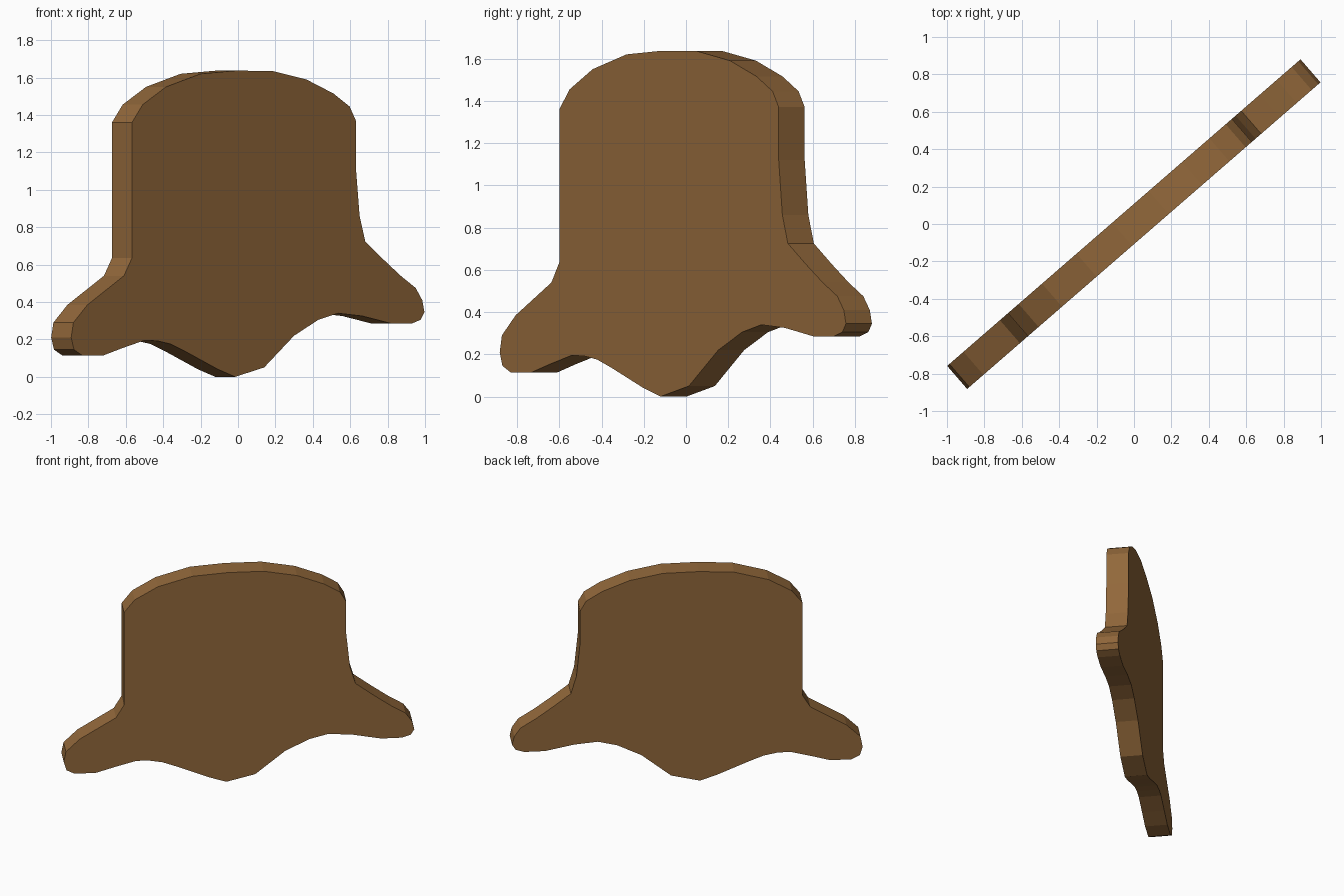
import bpy, bmesh, math
from mathutils import Matrix, Vector

ANGLE = math.radians(40.95)   # turn of the slab about z
THICK = 0.163

# outline of the front face as seen from the front (x, z), clockwise from the left shoulder
OUTLINE = [
    (-0.567, 1.36), (-0.51, 1.455), (-0.385, 1.55), (-0.2, 1.62), (-0.01, 1.637),
    (0.185, 1.635), (0.365, 1.59), (0.51, 1.515), (0.597, 1.445), (0.63, 1.37),
    (0.63, 1.12), (0.65, 0.86), (0.68, 0.725), (0.78, 0.625), (0.87, 0.54),
    (0.95, 0.475), (0.985, 0.41), (0.997, 0.345), (0.977, 0.305), (0.93, 0.285),
    (0.82, 0.285), (0.665, 0.325), (0.535, 0.34), (0.43, 0.305), (0.30, 0.22),
    (0.14, 0.05), (-0.015, 0.0), (-0.107, 0.04), (-0.28, 0.135), (-0.36, 0.175),
    (-0.43, 0.192), (-0.5, 0.195), (-0.614, 0.155), (-0.718, 0.115), (-0.833, 0.115),
    (-0.877, 0.145), (-0.892, 0.21), (-0.88, 0.29), (-0.805, 0.385), (-0.61, 0.54),
    (-0.567, 0.635),
]

brown = bpy.data.materials.new("wood_brown")
brown.diffuse_color = (0.287, 0.138, 0.043, 1)

# flat slab: undo the turn's foreshortening, then extrude the outline backwards
shift = THICK / 2 * math.sin(ANGLE)
bm = bmesh.new()
front = bm.faces.new([bm.verts.new(((x - shift) / math.cos(ANGLE), -THICK / 2, z))
                      for x, z in OUTLINE])
ext = bmesh.ops.extrude_face_region(bm, geom=[front], use_keep_orig=True)
bmesh.ops.translate(bm, vec=Vector((0, THICK, 0)),
                    verts=[v for v in ext["geom"] if isinstance(v, bmesh.types.BMVert)])
bmesh.ops.recalc_face_normals(bm, faces=bm.faces)
bm.transform(Matrix.Rotation(ANGLE, 4, 'Z'))

mesh = bpy.data.meshes.new("stump_panel")
bm.to_mesh(mesh)
bm.free()
mesh.materials.append(brown)
panel = bpy.data.objects.new("stump_panel", mesh)
bpy.context.collection.objects.link(panel)
